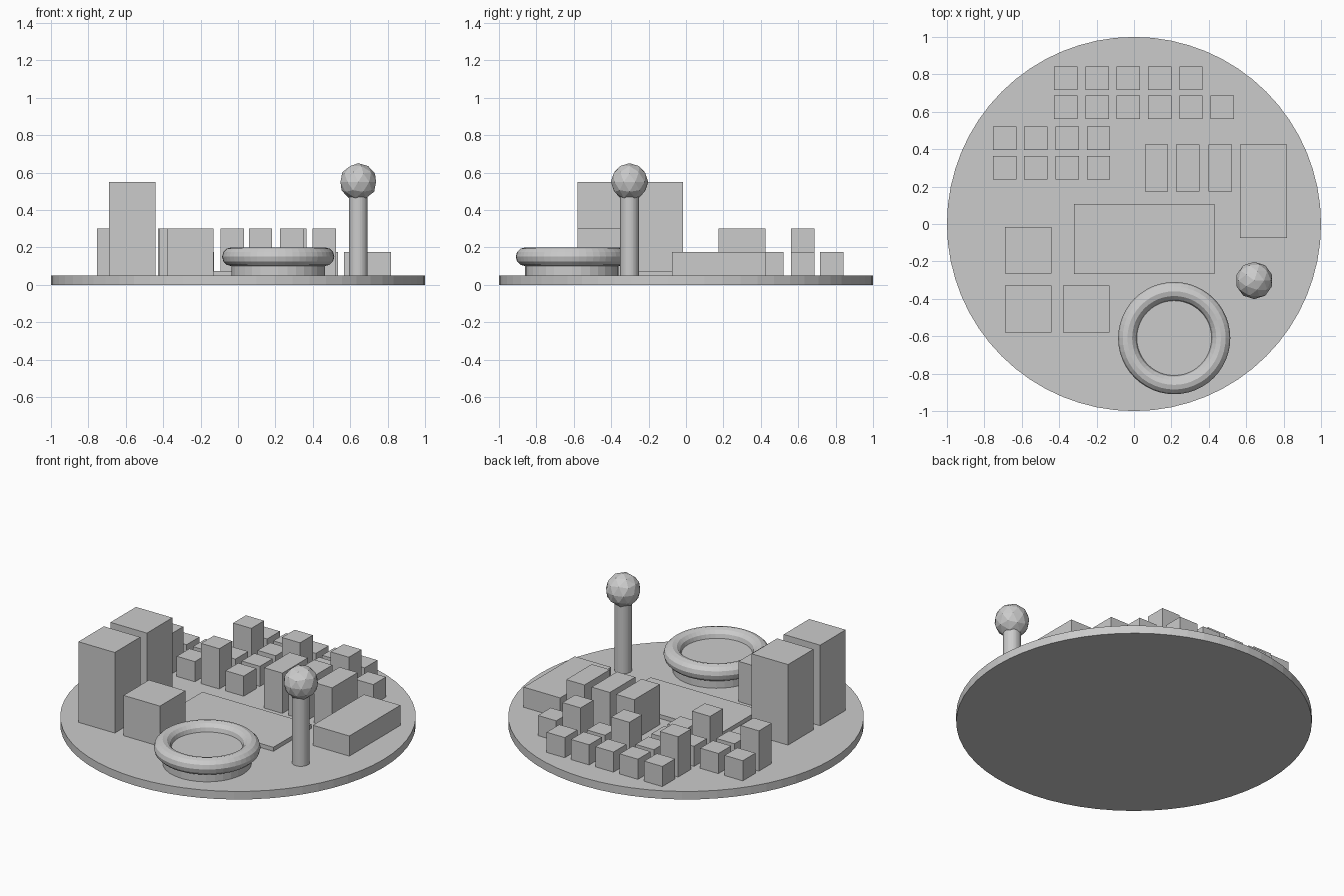
import bpy

if "Cube" in bpy.data.objects:
    bpy.data.objects.remove(bpy.data.objects["Cube"])

GROUND = 0.05  # top of the base disc


def box(name, x, y, sx, sy, height):
    """Building block standing on the base disc."""
    bpy.ops.mesh.primitive_cube_add(size=1, location=(x, y, GROUND + height / 2))
    ob = bpy.context.object
    ob.name = name
    ob.scale = (sx, sy, height)
    bpy.ops.object.transform_apply(location=False, rotation=False, scale=True)
    return ob


def cylinder(name, x, y, z0, z1, radius, sides):
    bpy.ops.mesh.primitive_cylinder_add(vertices=sides, radius=radius, depth=z1 - z0,
                                        location=(x, y, (z0 + z1) / 2))
    bpy.context.object.name = name


# Round base
cylinder("base_disc", 0, 0, 0, GROUND, 1.0, 64)

# Small houses: first x, row y, number of houses, whether every other one is tall
HOUSE = 0.125
rows = [
    (-0.365, 0.78, 5, False),
    (-0.365, 0.625, 6, True),
    (-0.692, 0.458, 4, False),
    (-0.692, 0.30, 4, True),
]
for r, (x0, y, count, alternate) in enumerate(rows):
    for i in range(count):
        tall = alternate and i % 2 == 0
        box(f"house_{r + 1}_{i + 1}", x0 + i * 0.1675, y, HOUSE, HOUSE,
            0.25 if tall else 0.125)

# Row of three slab blocks and the long low hall beside them
for i, x in enumerate((0.12, 0.288, 0.462)):
    box(f"slab_block_{i + 1}", x, 0.30, 0.125, 0.25, 0.25)
box("long_hall", 0.692, 0.175, 0.25, 0.50, 0.125)

# Flat central plaza
box("plaza", 0.055, -0.08, 0.75, 0.375, 0.025)

# Large blocks
box("tower_block_back", -0.565, -0.14, 0.25, 0.25, 0.50)
box("tower_block_front", -0.565, -0.455, 0.25, 0.25, 0.50)
box("square_block", -0.255, -0.455, 0.25, 0.25, 0.25)

# Stadium: drum with a rounded ring roof
SX, SY = 0.215, -0.61
cylinder("stadium_drum", SX, SY, GROUND, 0.15, 0.25, 32)
bpy.ops.mesh.primitive_torus_add(location=(SX, SY, 0.15), major_radius=0.25,
                                 minor_radius=0.05, major_segments=48, minor_segments=12)
bpy.context.object.name = "stadium_ring"

# Ball-topped tower
TX, TY = 0.643, -0.302
cylinder("ball_tower_shaft", TX, TY, GROUND, 0.55, 0.05, 32)
bpy.ops.mesh.primitive_ico_sphere_add(subdivisions=2, radius=0.1, location=(TX, TY, 0.55))
bpy.context.object.name = "ball_tower_ball"
